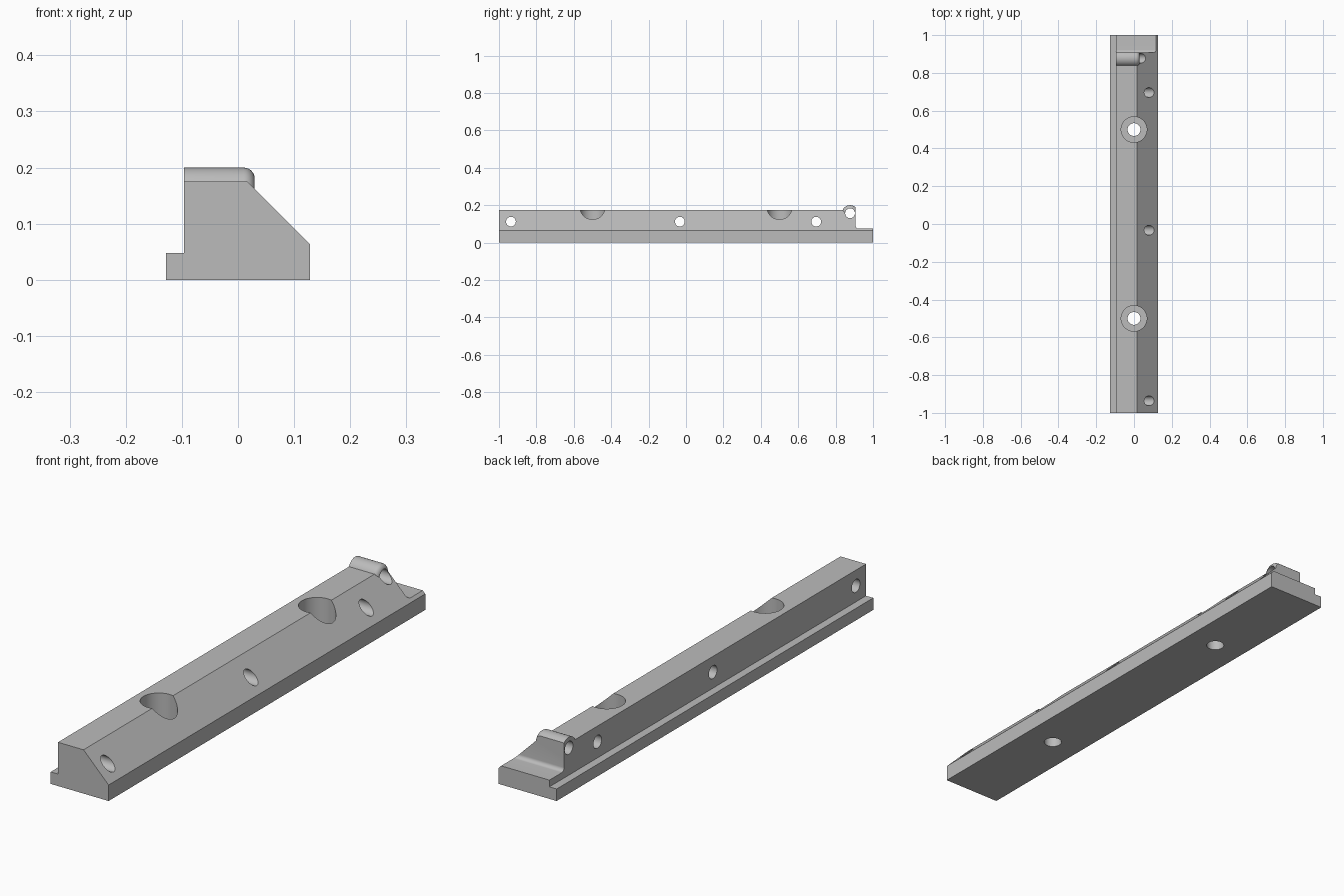
import bpy, bmesh
from math import sin, cos, pi, radians
from mathutils import Matrix, Vector

cube = bpy.data.objects.get("Cube")
if cube:
    bpy.data.objects.remove(cube, do_unlink=True)

grey = bpy.data.materials.new("plain grey")
grey.use_nodes = True
COLOUR = (0.5, 0.5, 0.5, 1)
grey.diffuse_color = COLOUR
grey.node_tree.nodes["Principled BSDF"].inputs["Base Color"].default_value = COLOUR


def finish(name, bm):
    bmesh.ops.recalc_face_normals(bm, faces=bm.faces)
    mesh = bpy.data.meshes.new(name)
    bm.to_mesh(mesh)
    bm.free()
    mesh.materials.append(grey)
    obj = bpy.data.objects.new(name, mesh)
    bpy.context.collection.objects.link(obj)
    return obj


def prism(name, points, direction):
    """Close a flat outline and extrude it along a direction."""
    bm = bmesh.new()
    face = bm.faces.new([bm.verts.new(p) for p in points])
    new = bmesh.ops.extrude_face_region(bm, geom=[face])["geom"]
    moved = [v for v in new if isinstance(v, bmesh.types.BMVert)]
    bmesh.ops.translate(bm, verts=moved, vec=Vector(direction))
    return finish(name, bm)


def lathe(name, profile, place, along_x=False, sides=48):
    """Turn a (radius, height) profile into a capped solid."""
    bm = bmesh.new()
    rings = [[bm.verts.new((r * cos(2 * pi * i / sides), r * sin(2 * pi * i / sides), h))
              for i in range(sides)] for r, h in profile]
    for a, b in zip(rings, rings[1:]):
        for i in range(sides):
            j = (i + 1) % sides
            bm.faces.new((a[i], a[j], b[j], b[i]))
    bm.faces.new(rings[0])
    bm.faces.new(rings[-1])
    turn = Matrix.Rotation(pi / 2, 4, "Y") if along_x else Matrix()
    bm.transform(Matrix.Translation(place) @ turn)
    return finish(name, bm)


def arc(cx, cy, r, start, end, steps=8):
    angles = [radians(start + (end - start) * i / steps) for i in range(steps + 1)]
    return [(cx + r * cos(a), cy + r * sin(a)) for a in angles]


# Long rail with a rear ledge and a sloping shoulder
section = [(-.128, 0), (.128, 0), (.128, .064), (.017, .175),
           (-.096, .175), (-.096, .048), (-.128, .048)]
rail = prism("rail", [(x, -1, z) for x, z in section], (0, 2, 0))

# Rounded boss around the end cross hole
boss_profile = [(.043, -.096)] + [(r, x) for x, r in arc(.01, .023, .02, 90, 0)]
boss = lathe("boss", boss_profile, (0, .877, .157), along_x=True)
tools = [(boss, "UNION")]

# End notch with a filleted inner corner
notch = [(.907, .3), (1.1, .3), (1.1, .075)] + arc(.922, .09, .015, 270, 180)
tools.append((prism("notch_cutter", [(-.2, y, z) for y, z in notch], (.4, 0, 0)), "DIFFERENCE"))

# Counterbored mounting holes
for y in (-.5, .5):
    bore = [(.034, -.1), (.034, .07), (.068, .07), (.068, .3)]
    tools.append((lathe("mount_cutter", bore, (0, y, 0)), "DIFFERENCE"))

# Cross holes
for y, z in ((-.936, .112), (-.033, .112), (.696, .112), (.877, .157)):
    hole = [(.026, -.2), (.026, .2)]
    tools.append((lathe("cross_cutter", hole, (0, y, z), along_x=True, sides=32), "DIFFERENCE"))

# Combine everything into one solid
for tool, operation in tools:
    tool.hide_render = True
    mod = rail.modifiers.new(tool.name, "BOOLEAN")
    mod.operation = operation
    mod.solver = "EXACT"
    mod.object = tool
bpy.context.view_layer.update()
solid = bpy.data.meshes.new_from_object(rail.evaluated_get(bpy.context.evaluated_depsgraph_get()))
rail.modifiers.clear()
rail.data = solid
for tool, _ in tools:
    bpy.data.objects.remove(tool, do_unlink=True)
solid.materials.clear()
solid.materials.append(grey)
for face in solid.polygons:
    face.material_index = 0

bpy.ops.object.select_all(action="DESELECT")
rail.select_set(True)
bpy.context.view_layer.objects.active = rail
bpy.ops.object.shade_smooth_by_angle(angle=radians(30))
